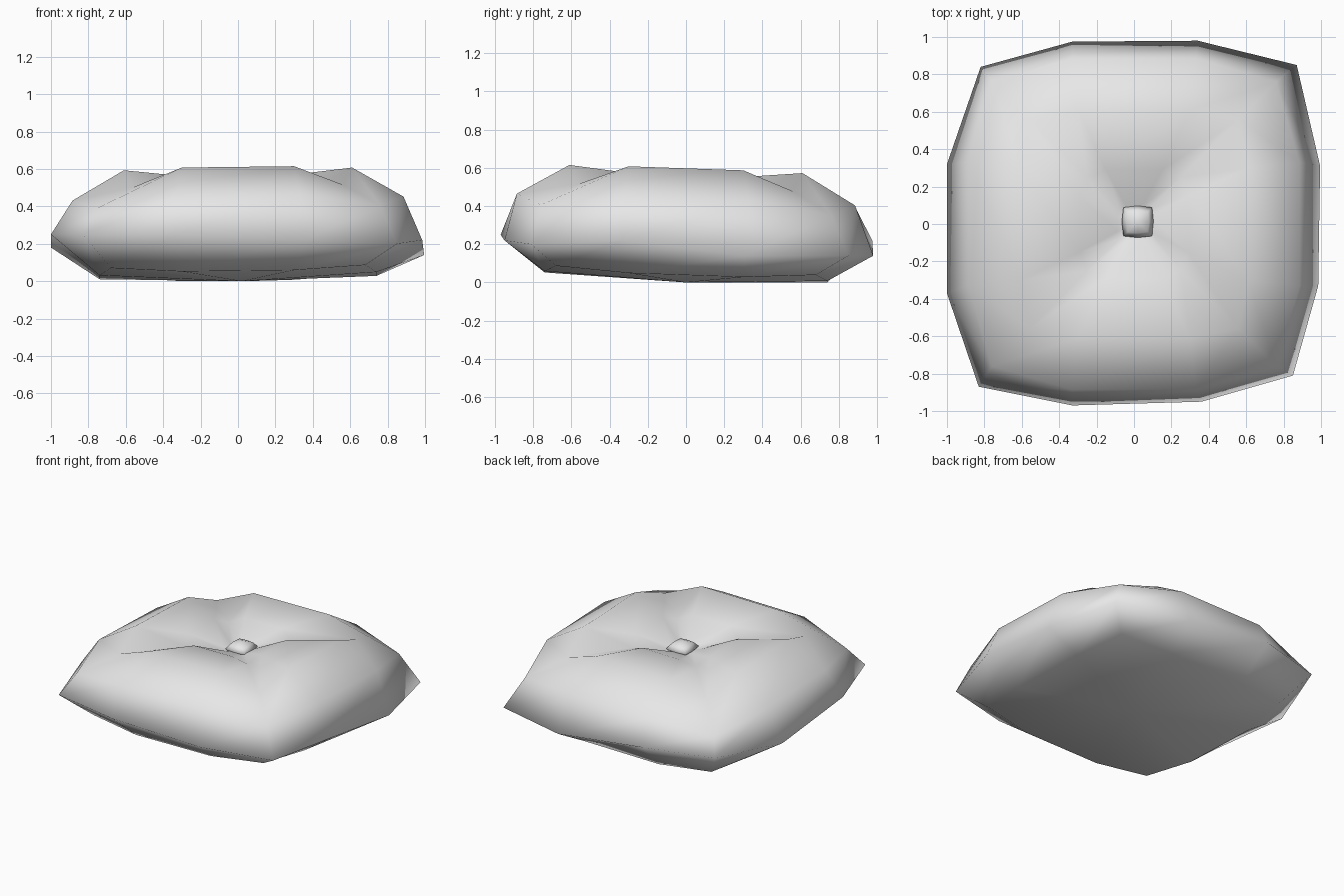
import bpy, bmesh

if "Cube" in bpy.data.objects:
    bpy.data.objects.remove(bpy.data.objects["Cube"])


def material(name, rgb):
    m = bpy.data.materials.new(name)
    m.diffuse_color = (*rgb, 1)
    m.use_nodes = True
    m.node_tree.nodes["Principled BSDF"].inputs["Base Color"].default_value = m.diffuse_color
    return m


def loft(name, rings, bottom, top, mat):
    """Skin a stack of equal rings and close both ends with a fan."""
    bm = bmesh.new()
    loops = [[bm.verts.new(p) for p in r] for r in rings]
    n = len(loops[0])
    for a, b in zip(loops, loops[1:]):
        for i in range(n):
            j = (i + 1) % n
            bm.faces.new((a[i], a[j], b[j], b[i]))
    low, high = bm.verts.new(bottom), bm.verts.new(top)
    for i in range(n):
        j = (i + 1) % n
        bm.faces.new((loops[0][j], loops[0][i], low))
        bm.faces.new((loops[-1][i], loops[-1][j], high))
    bmesh.ops.recalc_face_normals(bm, faces=bm.faces)
    for f in bm.faces:
        f.smooth = True
    me = bpy.data.meshes.new(name)
    bm.to_mesh(me)
    bm.free()
    me.materials.append(mat)
    ob = bpy.data.objects.new(name, me)
    bpy.context.collection.objects.link(ob)
    return ob


def ring(side, half, side_z, corner, corner_z):
    """Square ring, per quarter: one corner then two points along a side."""
    pts = []
    x, y = 1, 0
    for _ in range(4):
        quarter = ((side, -half, side_z), (side, half, side_z), (corner, corner, corner_z))
        for a, b, z in quarter:
            px, py = a * x - b * y, a * y + b * x
            pts.append((px, py, z + 0.012 * px - 0.035 * py))
        x, y = -y, x
    return pts


grey = material("grey fabric", (0.8, 0.8, 0.8))

# widest seam of the cushion, slightly uneven
rim = [(0.985, -0.33, 0.22), (0.995, 0.31, 0.14), (0.87, 0.85, 0.14),
       (0.34, 0.98, 0.14), (-0.33, 0.975, 0.22), (-0.82, 0.84, 0.22),
       (-1.0, 0.32, 0.18), (-1.0, -0.37, 0.25), (-0.83, -0.87, 0.25),
       (-0.33, -0.97, 0.25), (0.36, -0.95, 0.22), (0.85, -0.81, 0.20)]

# cushion: flat base, bulging sides, top pulled down along the diagonals
rings = [
    ring(0.74, 0.30, 0.030, 0.68, 0.055),
    rim,
    ring(0.885, 0.33, 0.43, 0.76, 0.37),
    ring(0.61, 0.30, 0.59, 0.56, 0.49),
    ring(0.29, 0.15, 0.56, 0.25, 0.515),
    ring(0.09, 0.04, 0.48, 0.08, 0.47),
]
loft("cushion", rings, (0.02, 0, 0.0), (0.02, 0.01, 0.46), grey)


# button: small rounded square with a pointed top
def square(r, z):
    c = r * 0.9
    return [(0.02 + a, 0.012 + b, z) for a, b in
            ((r, 0), (c, c), (0, r), (-c, c), (-r, 0), (-c, -c), (0, -r), (c, -c))]


loft("button", [square(0.07, 0.465), square(0.085, 0.485), square(0.06, 0.515)],
     (0.02, 0.012, 0.45), (0.02, 0.012, 0.535), grey)
